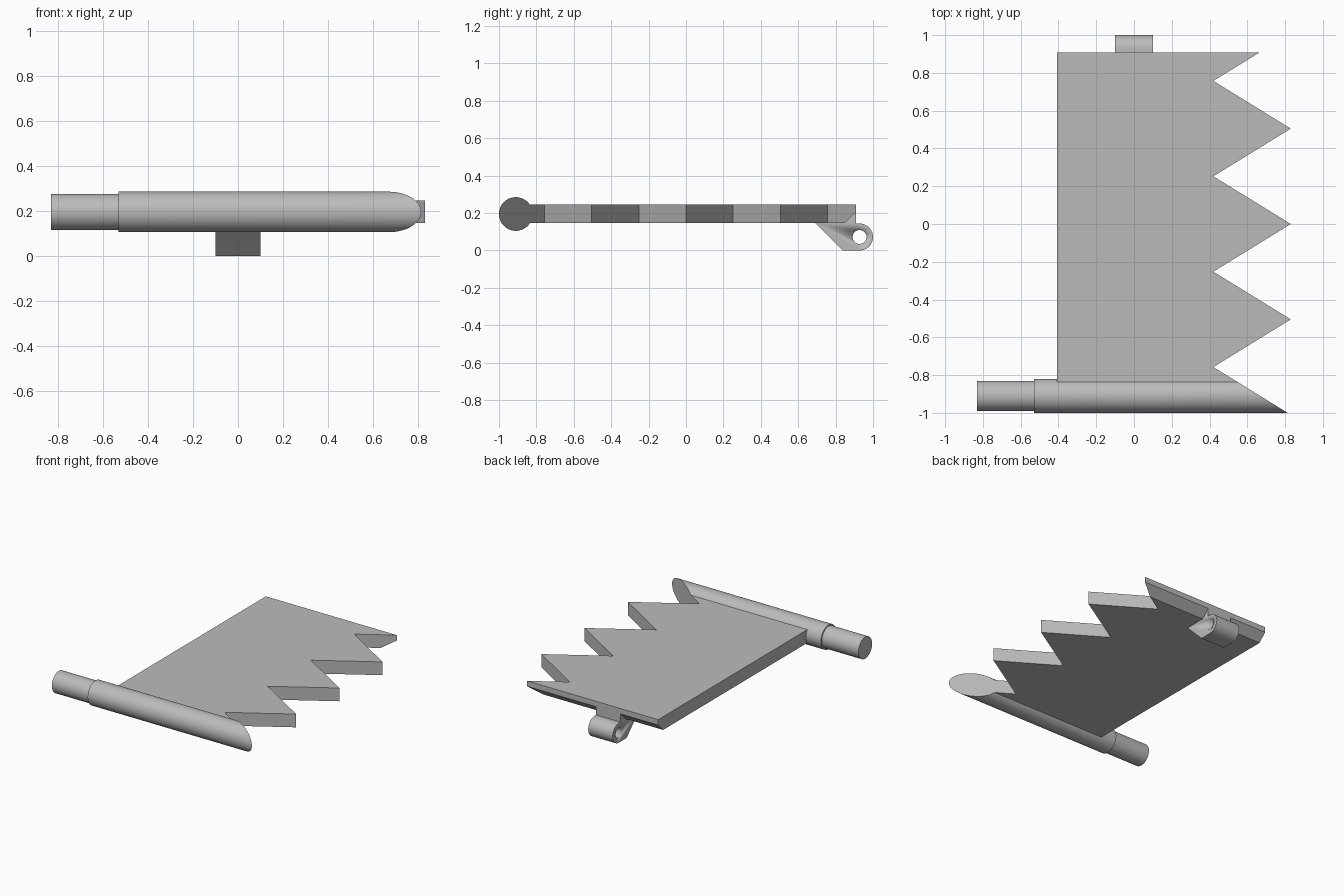
import bpy, bmesh, math
from mathutils import Vector

if "Cube" in bpy.data.objects:
    bpy.data.objects.remove(bpy.data.objects["Cube"])

grey = bpy.data.materials.new("light grey")
grey.diffuse_color = (0.5, 0.5, 0.5, 1)
grey.use_nodes = True
grey.node_tree.nodes["Principled BSDF"].inputs["Base Color"].default_value = grey.diffuse_color


def finish(name, bm, smooth=False):
    bmesh.ops.recalc_face_normals(bm, faces=bm.faces)
    me = bpy.data.meshes.new(name)
    bm.to_mesh(me)
    bm.free()
    me.materials.append(grey)
    ob = bpy.data.objects.new(name, me)
    bpy.context.collection.objects.link(ob)
    if smooth:
        bpy.ops.object.select_all(action='DESELECT')
        ob.select_set(True)
        bpy.context.view_layer.objects.active = ob
        bpy.ops.object.shade_smooth_by_angle(angle=math.radians(30))
    return ob


def prism(points, offset):
    bm = bmesh.new()
    face = bm.faces.new([bm.verts.new(p) for p in points])
    ext = bmesh.ops.extrude_face_region(bm, geom=[face])
    bmesh.ops.translate(bm, vec=offset,
                        verts=[v for v in ext['geom'] if isinstance(v, bmesh.types.BMVert)])
    return bm


def rod(x0, x1, y, z, r):
    n = 64
    ring = [(x0, y + r * math.cos(2 * math.pi * i / n), z + r * math.sin(2 * math.pi * i / n))
            for i in range(n)]
    return prism(ring, (x1 - x0, 0, 0))


def slice_off(bm, co, normal):
    """Remove everything on the normal side of a plane and cap the cut."""
    geom = bm.verts[:] + bm.edges[:] + bm.faces[:]
    bmesh.ops.bisect_plane(bm, geom=geom, plane_co=co, plane_no=normal, clear_outer=True)
    bmesh.ops.holes_fill(bm, edges=[e for e in bm.edges if e.is_boundary])


# toothed plate: straight back edge, zigzag front edge
ROOT, TIP, HALF = 0.42, 0.83, 0.2525
slope = (TIP - ROOT) / HALF
Y0, Y1 = -0.85, 0.908
outline = [(-0.408, Y1), (-0.408, Y0), (ROOT + slope * (-3 * HALF - Y0), Y0)]
for i in range(-3, 4):
    outline.append((ROOT if i % 2 else TIP, i * HALF))
# even steps are tips, odd steps are roots
outline.append((ROOT + slope * (Y1 - 3 * HALF), Y1))
plate = prism([(x, y, 0.147) for x, y in outline], (0, 0, 0.098))
slice_off(plate, Vector((0, 0.85, 0.147)), Vector((0, 1, -1)))
finish("toothed_plate", plate)

# side tube, mitred along the slope of the last tooth
tube = rod(-0.53, 1.0, -0.91, 0.195, 0.09)
slice_off(tube, Vector((ROOT, -3 * HALF, 0.2)), Vector((1, slope, 0)))
finish("side_tube", tube, True)

# thinner spigot at the end of the tube
finish("spigot", rod(-0.83, -0.52, -0.91, 0.195, 0.08), True)

# hinge lug under the far edge
cy, cz, r = 0.928, 0.072, 0.072
profile = [(0.68, 0.155), (0.69, 0.147), (0.837, 0.0)]
profile += [(cy + r * math.sin(math.pi * i / 24), cz - r * math.cos(math.pi * i / 24))
            for i in range(25)]
profile += [(0.908, 0.144), (0.908, 0.208), (0.87, 0.208), (0.84, 0.155)]
lug = finish("hinge_lug", prism([(-0.1, y, z) for y, z in profile], (0.2, 0, 0)), True)

# pin hole through the lug
cutter = finish("pin_hole_cutter", rod(-0.2, 0.2, cy, cz, 0.037), True)
cutter.hide_render = True
cutter.hide_set(True)
hole = lug.modifiers.new("pin hole", 'BOOLEAN')
hole.operation = 'DIFFERENCE'
hole.solver = 'EXACT'
hole.object = cutter
# keep the hole cut before the edge smoothing
while lug.modifiers[0] != hole:
    lug.modifiers.move(lug.modifiers.find(hole.name), 0)
